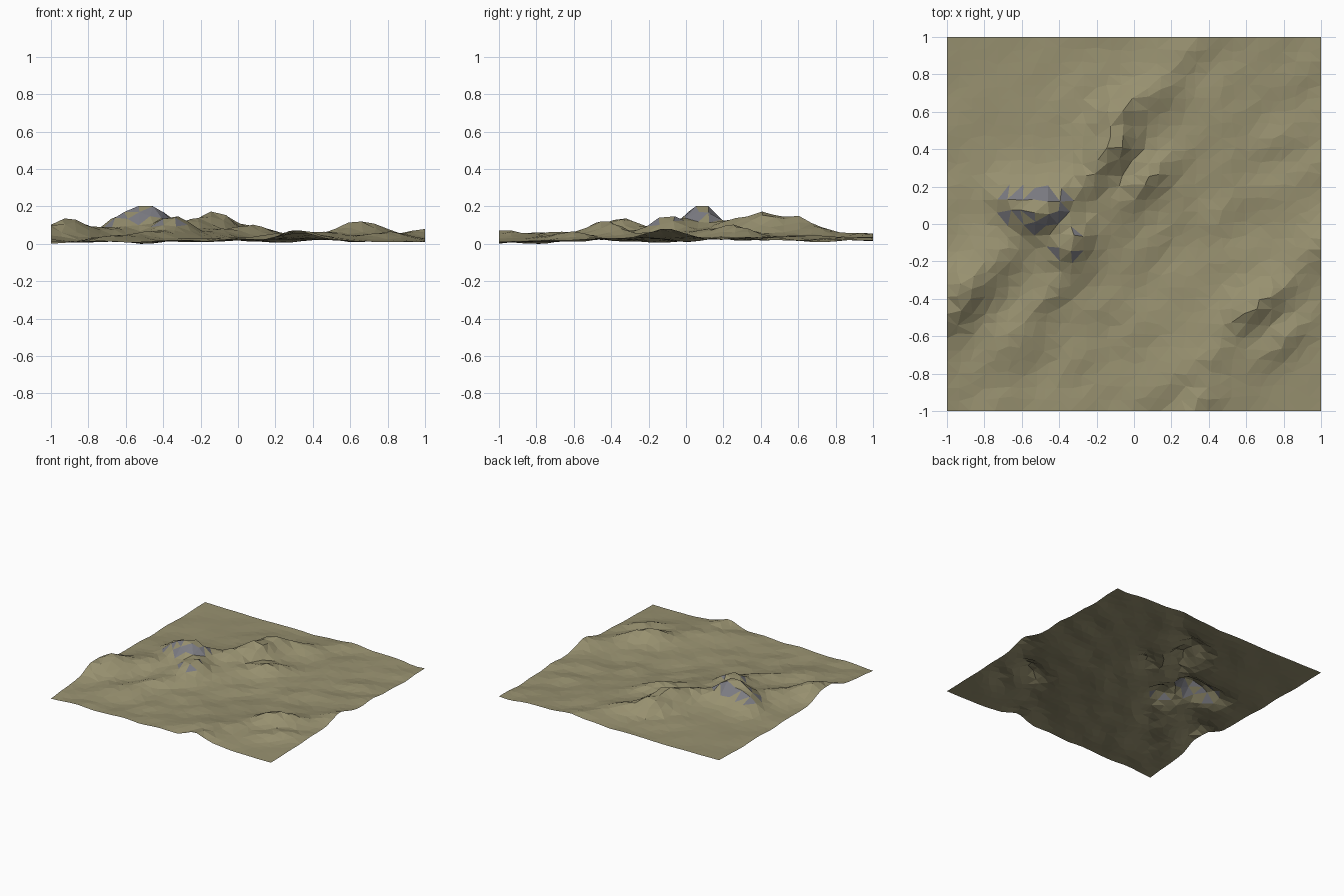
import bpy, bmesh, random
from math import cos, sin, radians, exp, hypot
from mathutils import Vector, noise

random.seed(4)
N = 30
STEP = 2 / N
CA, SA = cos(radians(40)), sin(radians(40))   # ridges run diagonally

# hills: x, y, height, spread along ridge, spread across ridge
HILLS = [
    (-0.40, 0.08, 0.045, 0.60, 0.26),    # main range swell
    (-0.47, 0.08, 0.135, 0.10, 0.075),
    (-0.64, 0.11, 0.085, 0.07, 0.08),
    (-0.34, -0.10, 0.110, 0.10, 0.07),
    (-0.91, -0.32, 0.090, 0.10, 0.07),
    (-0.99, -0.50, 0.060, 0.12, 0.06),
    (-0.72, -0.17, 0.040, 0.08, 0.06),
    (-0.24, 0.24, 0.055, 0.08, 0.07),
    (-0.11, 0.40, 0.110, 0.10, 0.065),
    (-0.11, 0.59, 0.095, 0.09, 0.06),
    (0.08, 0.70, 0.045, 0.14, 0.06),
    (0.30, 0.94, 0.030, 0.14, 0.06),
    (0.02, 0.20, 0.045, 0.16, 0.05),
    (-0.45, -0.38, 0.040, 0.14, 0.05),
    (-0.65, -0.62, 0.025, 0.15, 0.06),
    (0.55, -0.55, 0.025, 0.55, 0.24),    # second range swell
    (0.60, -0.46, 0.070, 0.10, 0.06),
    (0.74, -0.38, 0.040, 0.10, 0.06),
    (0.32, -0.98, 0.055, 0.11, 0.06),
    (0.18, -0.86, 0.022, 0.12, 0.05),
    (0.40, -0.72, 0.022, 0.14, 0.05),
    (0.80, -0.62, 0.035, 0.14, 0.05),
    (1.00, -0.10, 0.055, 0.12, 0.07),
]


def height(x, y):
    u, v = x * CA + y * SA, y * CA - x * SA
    hills = 0
    for hx, hy, h, a, c in HILLS:
        du = (x - hx) * CA + (y - hy) * SA
        dv = (y - hy) * CA - (x - hx) * SA
        hills += h * exp(-0.5 * ((du / a) ** 2 + (dv / c) ** 2))
    # folds along the ridges plus small knolls, fading to the flat corners
    folds = noise.noise(Vector((u * 2.5, v * 6.5, 3.7)))
    knolls = noise.noise(Vector((u * 5, v * 6, 9.1)))
    fade = exp(-0.5 * (v / 0.6) ** 2)
    rough = 0.004 + 0.014 * fade + 0.04 * hills
    return 0.018 + 0.010 * y + hills + rough * (folds + 0.8 * knolls)


def material(name, color):
    m = bpy.data.materials.new(name)
    m.diffuse_color = color
    return m


# terrain sheet: jittered grid raised by the hills
bm = bmesh.new()
bmesh.ops.create_grid(bm, x_segments=N, y_segments=N, size=1)
for v in bm.verts:
    if abs(v.co.x) < 0.999:
        v.co.x += random.uniform(-0.22, 0.22) * STEP
    if abs(v.co.y) < 0.999:
        v.co.y += random.uniform(-0.22, 0.22) * STEP
    v.co.z = height(v.co.x, v.co.y)
low = min(v.co.z for v in bm.verts)
for v in bm.verts:
    v.co.z -= low
bmesh.ops.triangulate(bm, faces=bm.faces[:], quad_method='SHORT_EDGE')
bm.normal_update()

# bare rock on the steep faces around the high peak
for f in bm.faces:
    c = f.calc_center_median()
    if f.normal.z < 0.77 and c.z > 0.06 and hypot(c.x + 0.5, c.y - 0.05) < 0.36:
        f.material_index = 1

mesh = bpy.data.meshes.new("terrain")
bm.to_mesh(mesh)
bm.free()
mesh.materials.append(material("dry_grass", (0.31, 0.28, 0.16, 1)))
mesh.materials.append(material("rock", (0.20, 0.20, 0.225, 1)))
terrain = bpy.data.objects.new("terrain", mesh)
bpy.context.collection.objects.link(terrain)
